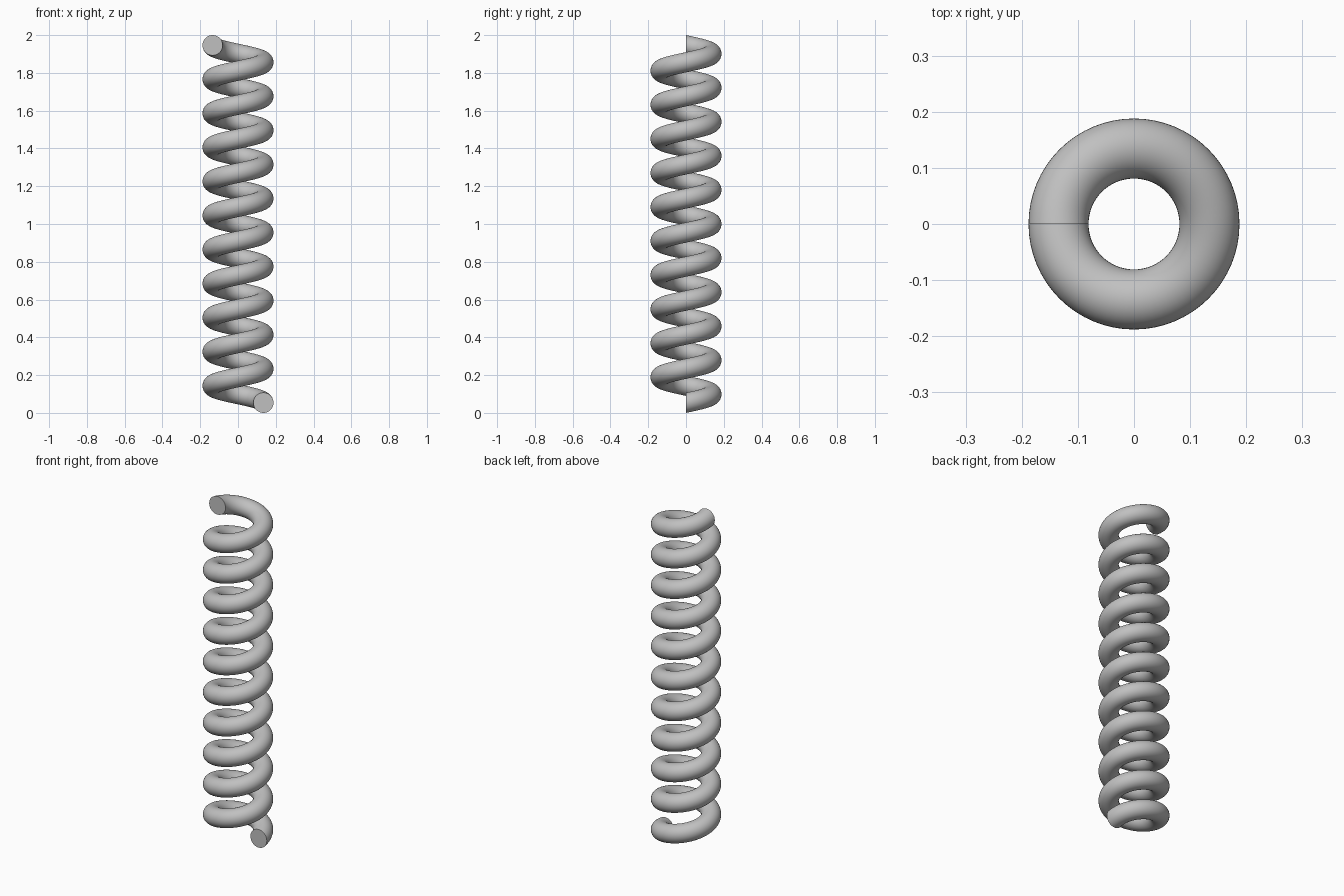
import bpy
import bmesh
from math import cos, sin, pi

cube = bpy.data.objects.get("Cube")
if cube:
    bpy.data.objects.remove(cube, do_unlink=True)

HEIGHT = 2.0
WIRE = 0.0535      # wire radius
COIL = 0.1345      # radius of the wire's centre line
TURNS = 10.5
STEPS = 64         # rings per turn
SIDES = 40         # sides of the wire

# Plain steel colour
steel = bpy.data.materials.new("grey_steel")
steel.use_nodes = True
colour = (0.53, 0.53, 0.53, 1.0)
steel.diffuse_color = colour
steel.node_tree.nodes["Principled BSDF"].inputs["Base Color"].default_value = colour


def ring(bm, t):
    """Upright circle of wire, t from 0 at the bottom to 1 at the top."""
    a = 2 * pi * TURNS * t
    z = WIRE + (HEIGHT - 2 * WIRE) * t
    verts = []
    for k in range(SIDES):
        p = 2 * pi * k / SIDES
        r = COIL + WIRE * cos(p)
        verts.append(bm.verts.new((r * cos(a), r * sin(a), z + WIRE * sin(p))))
    return verts


# Helical wire, swept counter-clockwise from the left side upwards
bm = bmesh.new()
count = int(TURNS * STEPS)
rings = [ring(bm, i / count) for i in range(count + 1)]
for low, high in zip(rings, rings[1:]):
    for k in range(SIDES):
        n = (k + 1) % SIDES
        bm.faces.new((low[k], low[n], high[n], high[k])).smooth = True

# Flat cut ends with crisp rims
for end in (rings[0], rings[-1]):
    cap = bm.faces.new(end)
    cap.smooth = False
    for edge in cap.edges:
        edge.smooth = False

bmesh.ops.recalc_face_normals(bm, faces=bm.faces)
mesh = bpy.data.meshes.new("coil_spring")
bm.to_mesh(mesh)
bm.free()
mesh.materials.append(steel)
spring = bpy.data.objects.new("coil_spring", mesh)
bpy.context.collection.objects.link(spring)
